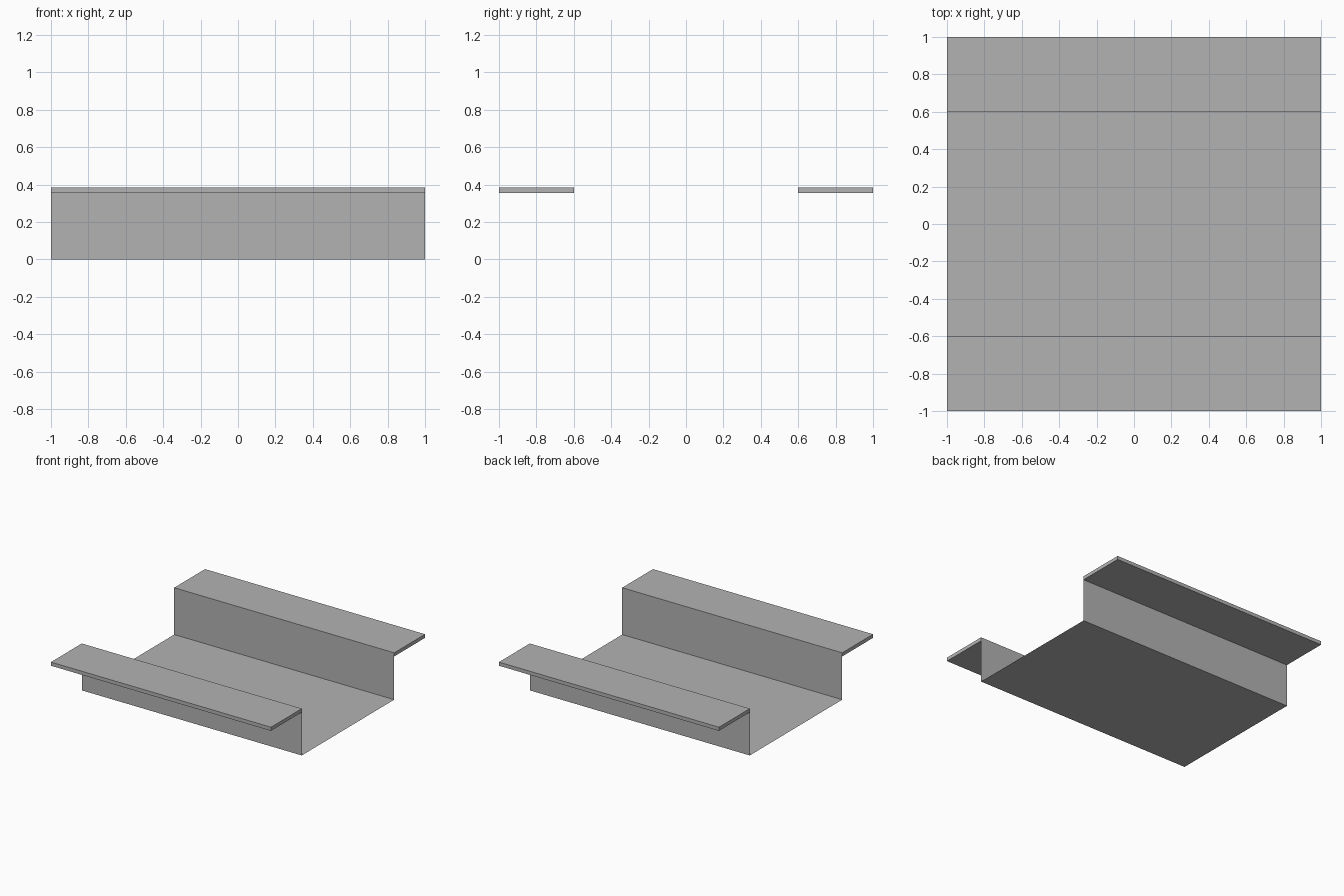
import bpy
import bmesh

# Remove the default cube
cube = bpy.data.objects.get("Cube")
if cube:
    bpy.data.objects.remove(cube, do_unlink=True)

HALF = 1.0       # half length and half overall width
INNER = 0.6      # half width of the channel
TOP = 0.385      # overall height
LIP = 0.03       # flange thickness

grey = bpy.data.materials.new("plain_grey")
grey.use_nodes = True
colour = (0.45, 0.45, 0.45, 1.0)
grey.diffuse_color = colour
grey.node_tree.nodes["Principled BSDF"].inputs["Base Color"].default_value = colour


def extrude_profile(name, points, closed=False):
    """Sweep a (y, z) profile along x; closed profiles get end caps."""
    bm = bmesh.new()
    left = [bm.verts.new((HALF, y, z)) for y, z in points]
    right = [bm.verts.new((-HALF, y, z)) for y, z in points]
    count = len(points)
    for i in range(count if closed else count - 1):
        j = (i + 1) % count
        bm.faces.new((left[i], left[j], right[j], right[i]))
    if closed:
        bm.faces.new(left)
        bm.faces.new(right[::-1])
        bmesh.ops.recalc_face_normals(bm, faces=bm.faces[:])
    mesh = bpy.data.meshes.new(name)
    bm.to_mesh(mesh)
    bm.free()
    mesh.materials.append(grey)
    obj = bpy.data.objects.new(name, mesh)
    bpy.context.collection.objects.link(obj)
    return obj


# Thin sheet channel: two upright walls joined by the floor
extrude_profile("channel_sheet", [(-INNER, TOP - LIP), (-INNER, 0), (INNER, 0), (INNER, TOP - LIP)])

# Flat flanges reaching outward from the wall tops
for name, side in (("front_flange", -1), ("back_flange", 1)):
    a, b = side * INNER, side * HALF
    extrude_profile(name, [(a, TOP - LIP), (b, TOP - LIP), (b, TOP), (a, TOP)], closed=True)
